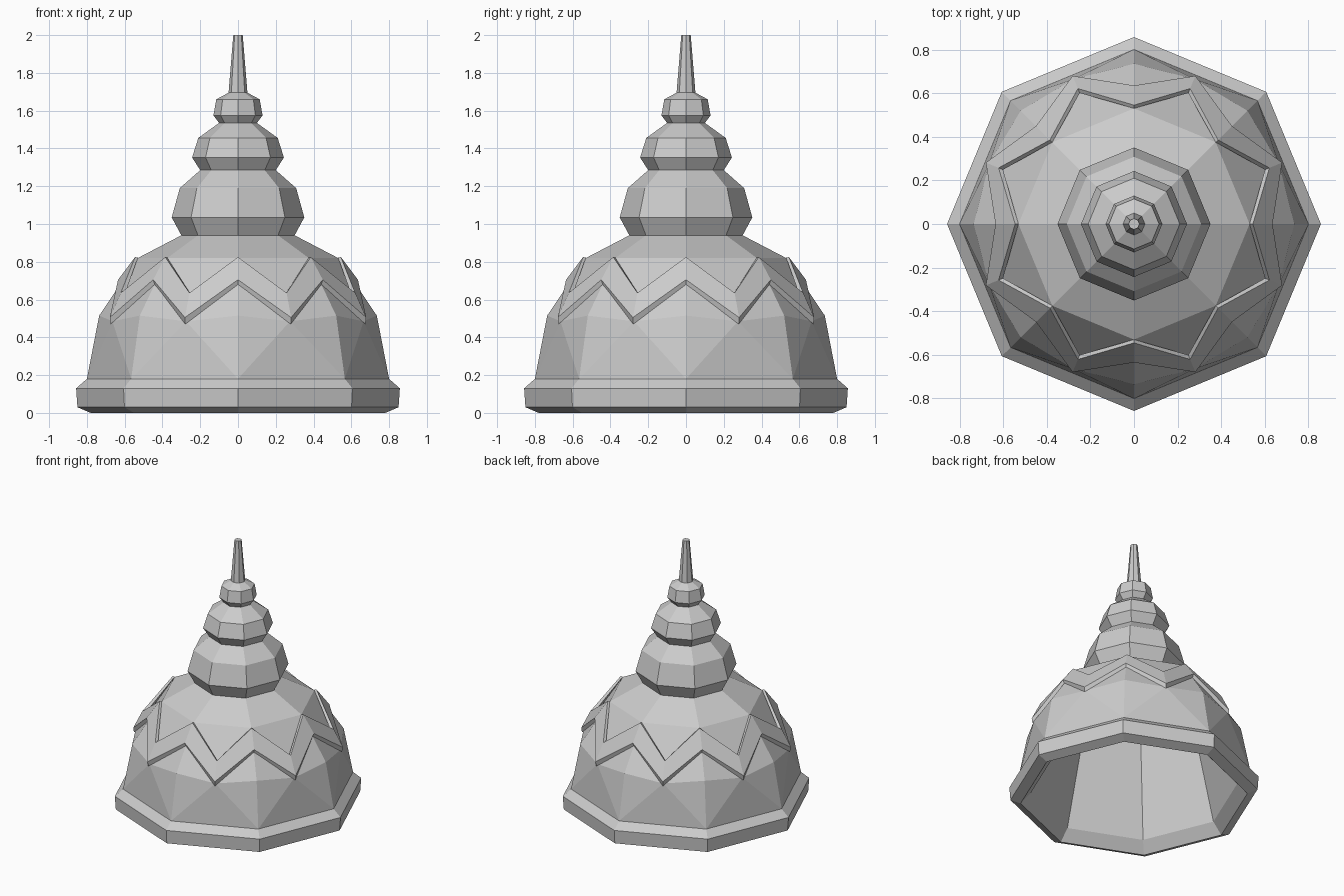
import bpy, bmesh
from math import pi, sin, cos

if "Cube" in bpy.data.objects:
    bpy.data.objects.remove(bpy.data.objects["Cube"])


def point(r, z, angle):
    return (r * cos(angle), r * sin(angle), z)


def finish(bm, name):
    bmesh.ops.recalc_face_normals(bm, faces=bm.faces)
    mesh = bpy.data.meshes.new(name)
    bm.to_mesh(mesh)
    bm.free()
    obj = bpy.data.objects.new(name, mesh)
    bpy.context.collection.objects.link(obj)
    return obj


def ring(bm, profile_at, count):
    """Loops of vertices: profile_at(i) gives the (r, z) points at step i."""
    return [[bm.verts.new(point(r, z, 2 * pi * i / count)) for r, z in profile_at(i)]
            for i in range(count)]


def lathe(name, profile, closed=False, cap=False, count=8):
    bm = bmesh.new()
    cols = ring(bm, lambda i: profile(i) if callable(profile) else profile, count)
    n = len(cols[0])
    for i in range(count):
        a, b = cols[i], cols[(i + 1) % count]
        for j in range(n if closed else n - 1):
            k = (j + 1) % n
            bm.faces.new((a[j], b[j], b[k], a[k]))
    if cap:
        bm.faces.new([c[-1] for c in cols])
    return finish(bm, name)


# Flared rim with the hollow inside of the bell
lathe("rim_and_hollow", [(0.80, 0.18), (0.857, 0.13), (0.85, 0.03), (0.78, 0.0),
                         (0.71, 0.08), (0.54, 0.74)], cap=True)

# Faceted dome: 8-sided foot, 16-sided shoulder, 8-sided top
bm = bmesh.new()
foot = [c[0] for c in ring(bm, lambda i: [(0.80, 0.18)], 8)]
shoulder = [c[0] for c in ring(bm, lambda i: [(0.735, 0.515) if i % 2 == 0 else (0.72, 0.485)], 16)]
top = [c[0] for c in ring(bm, lambda i: [(0.53, 0.82)], 8)]
neck = [c[0] for c in ring(bm, lambda i: [(0.30, 0.94)], 8)]
for i in range(8):
    j = (i + 1) % 8
    left, mid, right = shoulder[2 * i], shoulder[2 * i + 1], shoulder[2 * j]
    for edge in (foot, top):
        bm.faces.new((edge[i], edge[j], mid))
        bm.faces.new((edge[i], mid, left))
        bm.faces.new((edge[j], right, mid))
    bm.faces.new((top[i], top[j], neck[j], neck[i]))
finish(bm, "dome")


# Raised zigzag band around the dome
def band_section(i):
    if i % 2 == 0:
        return [(0.635, 0.705), (0.545, 0.825), (0.53, 0.822), (0.622, 0.675)]
    return [(0.735, 0.505), (0.672, 0.635), (0.65, 0.625), (0.73, 0.47)]


lathe("zigzag_band", band_section, closed=True, count=16)

# Stacked spire tiers and the finial
lathe("spire", [(0.30, 0.94), (0.351, 1.035), (0.308, 1.19), (0.20, 1.285),
                (0.243, 1.352), (0.21, 1.456), (0.10, 1.535), (0.13, 1.575),
                (0.115, 1.66), (0.05, 1.695)], cap=True)
lathe("finial", [(0.05, 1.695), (0.025, 2.0)], cap=True)
